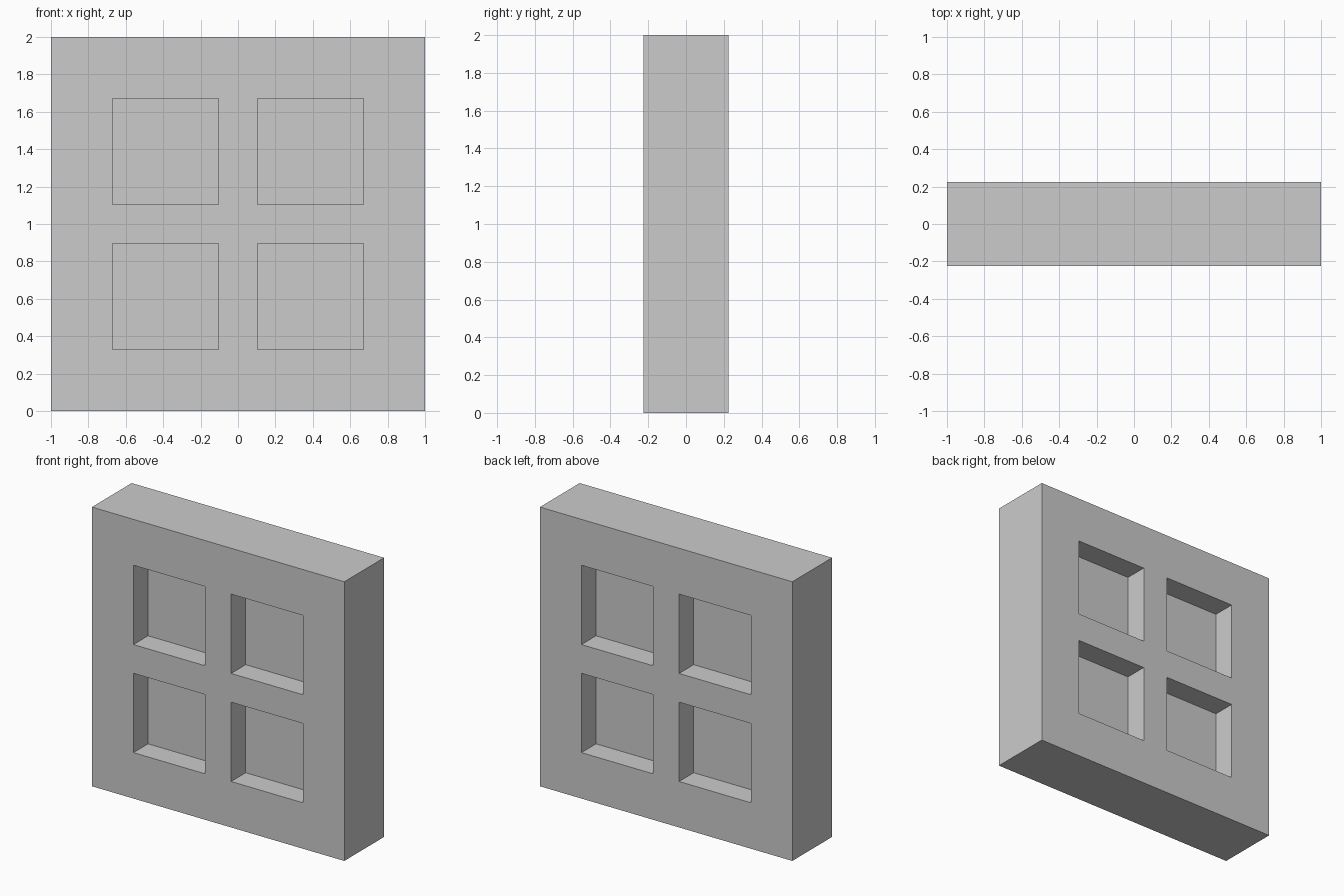
import bpy, bmesh
from mathutils import Vector, Matrix

if "Cube" in bpy.data.objects:
    bpy.data.objects.remove(bpy.data.objects["Cube"])

HALF_DEPTH = 0.225   # half the block thickness
RECESS = 0.165       # depth of each pane recess
INNER, OUTER = 0.103, 0.671   # pane edges measured from the centre

bm = bmesh.new()

# Block
bmesh.ops.create_cube(bm, size=2.0, matrix=Matrix.Diagonal((1, HALF_DEPTH, 1, 1)))

# Cut lines along the pane edges
for axis in (Vector((1, 0, 0)), Vector((0, 0, 1))):
    for d in (-OUTER, -INNER, INNER, OUTER):
        bmesh.ops.bisect_plane(bm, geom=bm.verts[:] + bm.edges[:] + bm.faces[:],
                               plane_co=axis * d, plane_no=axis)


def is_pane(face):
    c = face.calc_center_median()
    return (abs(face.normal.y) > 0.9
            and INNER < abs(c.x) < OUTER and INNER < abs(c.z) < OUTER)


# Sunken panes, four on the front and four on the back
bm.normal_update()
panes = [f for f in bm.faces if is_pane(f)]
caps = bmesh.ops.extrude_discrete_faces(bm, faces=panes)["faces"]
for v in {v for f in caps for v in f.verts}:
    v.co.y -= RECESS if v.co.y > 0 else -RECESS

bmesh.ops.translate(bm, verts=bm.verts[:], vec=(0, 0, 1))
bmesh.ops.recalc_face_normals(bm, faces=bm.faces[:])

mesh = bpy.data.meshes.new("window_block")
bm.to_mesh(mesh)
bm.free()
bpy.context.collection.objects.link(bpy.data.objects.new("window_block", mesh))
